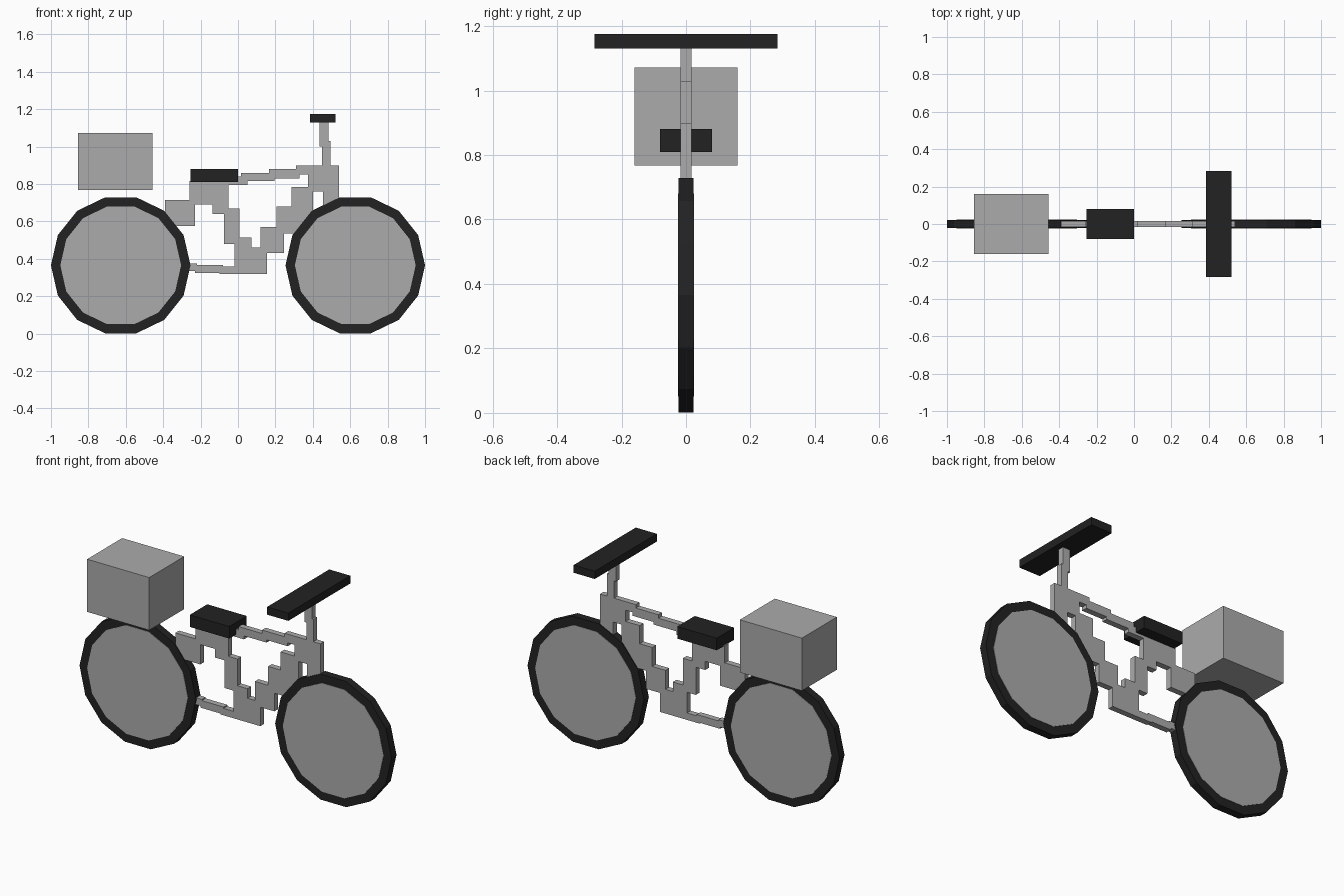
import bpy
import math

cube = bpy.data.objects.get("Cube")
if cube:
    bpy.data.objects.remove(cube, do_unlink=True)


def make_material(name, rgb):
    mat = bpy.data.materials.new(name)
    mat.use_nodes = True
    color = (*rgb, 1)
    mat.diffuse_color = color
    mat.node_tree.nodes["Principled BSDF"].inputs["Base Color"].default_value = color
    return mat


grey = make_material("grey", (0.41, 0.41, 0.41))
black = make_material("black", (0.016, 0.016, 0.016))


def box(name, x0, x1, z0, z1, half_depth, mat):
    bpy.ops.mesh.primitive_cube_add(size=1, location=((x0 + x1) / 2, 0, (z0 + z1) / 2))
    ob = bpy.context.object
    ob.name = name
    ob.scale = (x1 - x0, 2 * half_depth, z1 - z0)
    ob.data.materials.append(mat)


def disc(name, x, radius, half_depth, mat):
    # 14 sides with a corner pointing along x, so the wheel rests on a flat
    bpy.ops.mesh.primitive_cylinder_add(
        vertices=14, radius=radius, depth=2 * half_depth, location=(x, 0, WHEEL_Z))
    ob = bpy.context.object
    ob.name = name
    for v in ob.data.vertices:
        i = v.index // 2
        a = math.tau * i / 14
        y = half_depth if v.co.z > 0 else -half_depth
        v.co = (radius * math.cos(a), y, radius * math.sin(a))
    ob.data.materials.append(mat)


# Wheels: dark tyre with a slightly prouder pale disc
WHEEL_Z = 0.365
for side, x in (("rear", -0.627), ("front", 0.627)):
    disc(side + "_tyre", x, 0.373, 0.0225, black)
    disc(side + "_wheel_disc", x, 0.323, 0.0245, grey)

# Stepped frame: x range, z range of each block
FRAME = {
    "rear_stay": [(-0.39, -0.23, 0.575, 0.715)],
    "seat_tube": [(-0.26, -0.05, 0.69, 0.815), (-0.135, -0.05, 0.64, 0.70),
                  (-0.075, 0.008, 0.48, 0.67), (-0.018, 0.073, 0.32, 0.515)],
    "down_tube": [(-0.018, 0.155, 0.32, 0.46), (0.12, 0.245, 0.43, 0.57),
                  (0.205, 0.38, 0.535, 0.68), (0.285, 0.40, 0.62, 0.785)],
    "head_tube": [(0.375, 0.54, 0.76, 0.90), (0.455, 0.54, 0.60, 0.77)],
    "top_tube": [(-0.05, 0.05, 0.795, 0.84), (0.015, 0.195, 0.815, 0.86),
                 (0.165, 0.33, 0.83, 0.88), (0.31, 0.40, 0.85, 0.90)],
    "chain_stay": [(-0.28, -0.22, 0.335, 0.375), (-0.23, -0.08, 0.325, 0.368),
                   (-0.10, 0.0, 0.32, 0.36)],
    "stem": [(0.45, 0.495, 0.89, 1.03), (0.437, 0.485, 1.00, 1.14)],
}
for part, blocks in FRAME.items():
    for i, block in enumerate(blocks):
        box(f"{part}_{i + 1}", *block, 0.017, grey)

# Seat, handlebar and rear cargo box
box("seat", -0.253, 0.0, 0.81, 0.88, 0.08, black)
box("handlebar", 0.386, 0.521, 1.13, 1.175, 0.284, black)
box("cargo_box", -0.855, -0.457, 0.767, 1.072, 0.16, grey)
